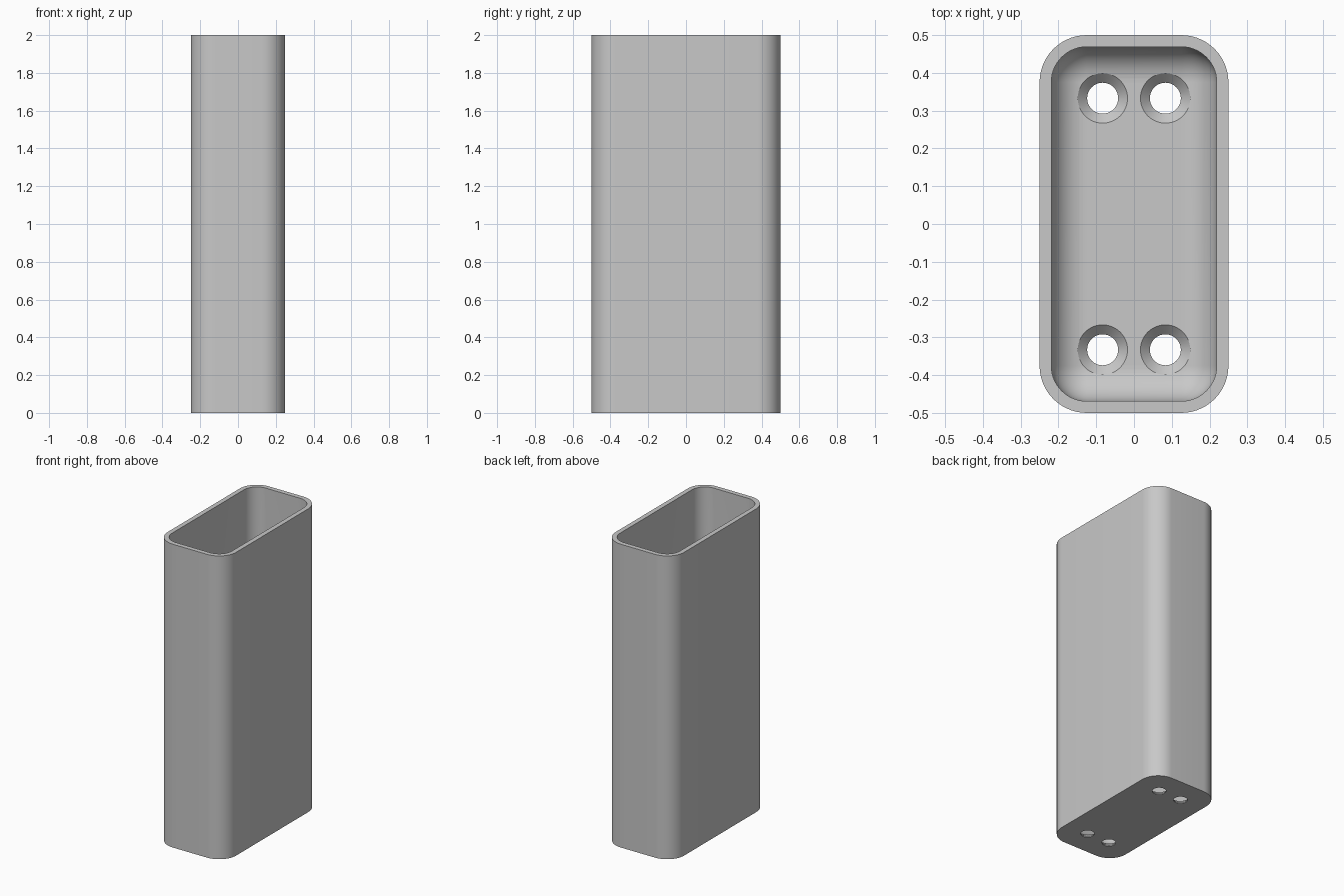
import bpy
import bmesh
from math import sin, cos, pi, radians

if "Cube" in bpy.data.objects:
    bpy.data.objects.remove(bpy.data.objects["Cube"])

HALF_X, HALF_Y, HEIGHT = 0.25, 0.5, 2.0
CORNER, WALL, STEPS = 0.125, 0.031, 14
FILLET = CORNER - WALL

grey = bpy.data.materials.new("grey plastic")
grey.use_nodes = True
grey.diffuse_color = (0.58, 0.58, 0.58, 1)
grey.node_tree.nodes["Principled BSDF"].inputs["Base Color"].default_value = grey.diffuse_color


def rounded_ring(inset, z):
    """Rounded rectangle, the outer outline moved inwards by inset."""
    cx, cy, r = HALF_X - CORNER, HALF_Y - CORNER, CORNER - inset
    ring = []
    for quarter, (sx, sy) in enumerate(((1, 1), (-1, 1), (-1, -1), (1, -1))):
        for i in range(STEPS + 1):
            a = (quarter + i / STEPS) * pi / 2
            ring.append((sx * cx + r * cos(a), sy * cy + r * sin(a), z))
    return ring


def circle_ring(x, y, r, z, n=48):
    return [(x + r * cos(2 * pi * i / n), y + r * sin(2 * pi * i / n), z) for i in range(n)]


def loft(name, rings):
    """Closed solid skinned through rings listed from bottom to top."""
    bm = bmesh.new()
    loops = [[bm.verts.new(p) for p in ring] for ring in rings]
    for low, high in zip(loops, loops[1:]):
        for i in range(len(low)):
            j = (i + 1) % len(low)
            bm.faces.new((low[i], low[j], high[j], high[i]))
    bm.faces.new(loops[0][::-1])
    bm.faces.new(loops[-1])
    bmesh.ops.remove_doubles(bm, verts=bm.verts, dist=1e-5)
    bmesh.ops.recalc_face_normals(bm, faces=bm.faces)
    mesh = bpy.data.meshes.new(name)
    bm.to_mesh(mesh)
    bm.free()
    mesh.materials.append(grey)
    obj = bpy.data.objects.new(name, mesh)
    bpy.context.collection.objects.link(obj)
    return obj


# Outer block with rounded upright corners
holder = loft("open_holder", [rounded_ring(0, 0), rounded_ring(0, HEIGHT)])

# Cavity with a filleted floor
rings = []
for i in range(STEPS + 1):
    a = i / STEPS * pi / 2
    rings.append(rounded_ring(WALL + FILLET * (1 - sin(a)), WALL + FILLET * (1 - cos(a))))
rings.append(rounded_ring(WALL, HEIGHT + 0.1))
cutters = [loft("cavity_cutter", rings)]

# Four countersunk screw holes
for x in (-0.083, 0.083):
    for y in (-0.333, 0.333):
        profile = ((0.041, -0.05), (0.041, 0.006), (0.066, WALL), (0.066, 0.08))
        cutters.append(loft("screw_hole_cutter", [circle_ring(x, y, r, z) for r, z in profile]))

for cutter in cutters:
    cutter.hide_render = True
    cut = holder.modifiers.new(cutter.name, "BOOLEAN")
    cut.operation = "DIFFERENCE"
    cut.solver = "EXACT"
    cut.object = cutter

# Apply the cuts and drop the cutters
bpy.context.view_layer.update()
graph = bpy.context.evaluated_depsgraph_get()
result = bpy.data.meshes.new_from_object(holder.evaluated_get(graph))
holder.modifiers.clear()
holder.data = result
for cutter in cutters:
    bpy.data.objects.remove(cutter)

bpy.ops.object.select_all(action="DESELECT")
holder.select_set(True)
bpy.context.view_layer.objects.active = holder
bpy.ops.object.shade_smooth_by_angle(angle=radians(30))
